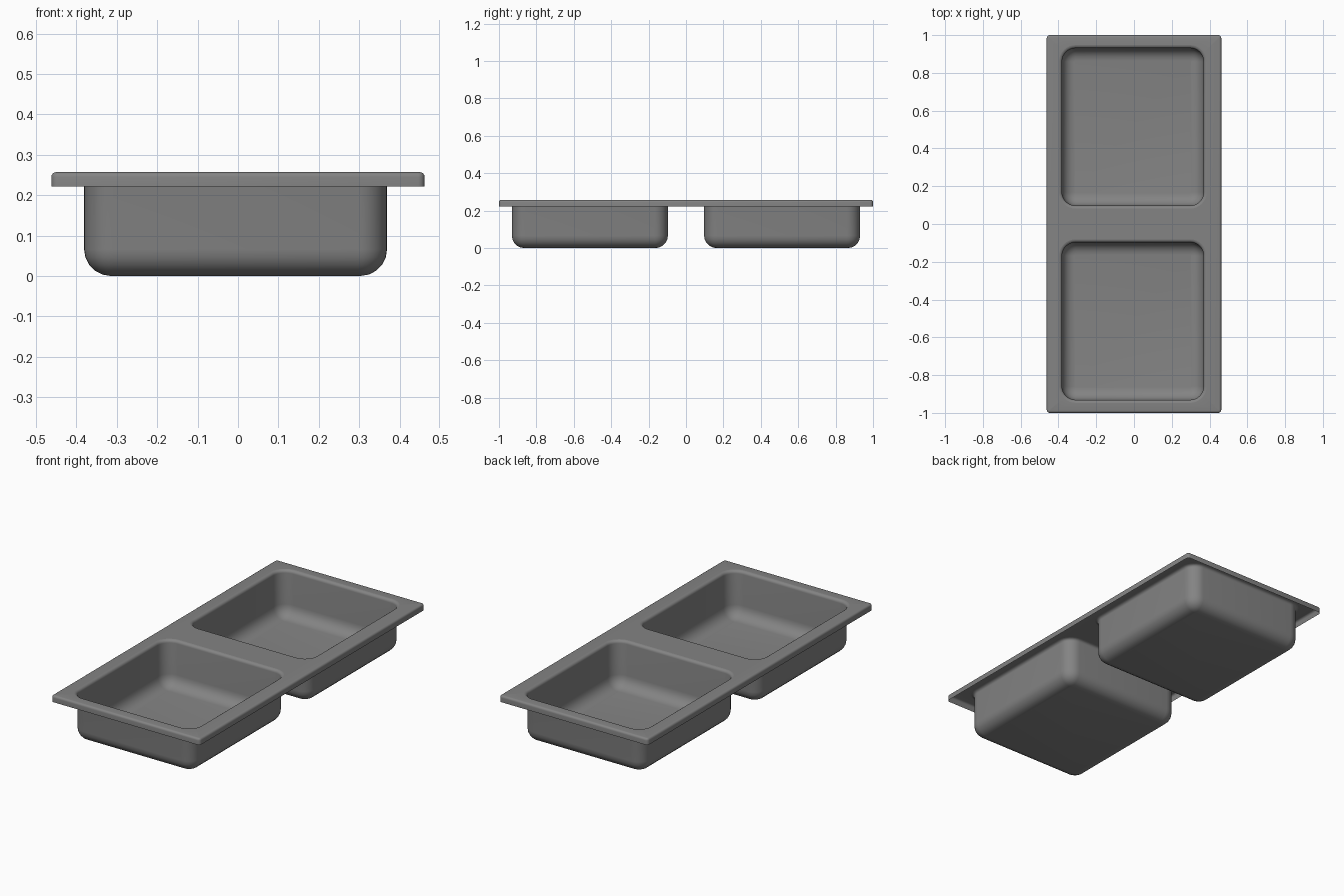
import bpy, bmesh, math
from mathutils import Vector

if "Cube" in bpy.data.objects:
    bpy.data.objects.remove(bpy.data.objects["Cube"])

TOP, LIP = 0.257, 0.221          # rim height, bottom of the folded lip
BOWL_X, BOWL_Y = -0.006, 0.514   # bowl centre
HX, HY, R = 0.375, 0.417, 0.072  # bowl half sizes and corner radius
FLOOR_R, ROLL_R = 0.066, 0.016   # floor fillet, rolled top edge

DARK = bpy.data.materials.new("dark_grey")
DARK.diffuse_color = (0.23, 0.23, 0.23, 1)
DARK.use_nodes = True
DARK.node_tree.nodes["Principled BSDF"].inputs["Base Color"].default_value = DARK.diffuse_color


def ring(bm, cx, cy, hx, hy, r, z, seg):
    """Rounded rectangle of vertices, counter-clockwise."""
    pts = []
    for k, (sx, sy) in enumerate([(1, 1), (-1, 1), (-1, -1), (1, -1)]):
        for i in range(seg + 1):
            a = math.pi / 2 * (k + i / seg)
            pts.append(bm.verts.new((cx + sx * (hx - r) + r * math.cos(a),
                                     cy + sy * (hy - r) + r * math.sin(a), z)))
    return pts


def bridge(bm, a, b):
    for i in range(len(a)):
        j = (i + 1) % len(a)
        bm.faces.new((a[i], a[j], b[j], b[i]))


def finish(bm, name):
    me = bpy.data.meshes.new(name)
    bm.to_mesh(me)
    bm.free()
    me.materials.append(DARK)
    ob = bpy.data.objects.new(name, me)
    bpy.context.collection.objects.link(ob)
    bpy.ops.object.select_all(action='DESELECT')
    ob.select_set(True)
    bpy.context.view_layer.objects.active = ob
    bpy.ops.object.shade_smooth_by_angle(angle=math.radians(35))


def bowl(name, cy):
    bm = bmesh.new()
    prof = []                                    # (outward offset, z)
    for i in range(6):                           # floor fillet
        a = math.pi / 2 * i / 5
        prof.append((-FLOOR_R * (1 - math.sin(a)), FLOOR_R * (1 - math.cos(a))))
    for i in range(5):                           # rolled top edge
        a = math.pi / 2 * i / 4
        prof.append((ROLL_R * (1 - math.cos(a)), TOP - ROLL_R * (1 - math.sin(a))))
    rings = [ring(bm, BOWL_X, cy, HX + o, HY + o, R + o, z, 8) for o, z in prof]
    bm.faces.new(rings[0])
    for a, b in zip(rings, rings[1:]):
        bridge(bm, b, a)                         # faces look into the bowl
    finish(bm, name)


# two bowls
bowl("back_bowl", BOWL_Y)
bowl("front_bowl", -BOWL_Y)

# rim: flat deck with two openings and a lip folded down around the outside
bm = bmesh.new()
skirt = [(0, LIP), (0, TOP - 0.012)]
for i in range(1, 5):
    a = math.pi / 2 * i / 4
    skirt.append((0.012 * (1 - math.cos(a)), TOP - 0.012 * (1 - math.sin(a))))
rings = [ring(bm, 0, 0, 0.462 - d, 1.0 - d, 0.016 - d, z, 3) for d, z in skirt]
for a, b in zip(rings, rings[1:]):
    bridge(bm, a, b)
loops = [rings[-1]]
for cy in (BOWL_Y, -BOWL_Y):
    loops.append(ring(bm, BOWL_X, cy, HX + ROLL_R, HY + ROLL_R, R + ROLL_R, TOP, 8))
edges = []
for lp in loops:
    for i in range(len(lp)):
        pair = (lp[i], lp[(i + 1) % len(lp)])
        edges.append(bm.edges.get(pair) or bm.edges.new(pair))
bmesh.ops.triangle_fill(bm, use_beauty=True, use_dissolve=False, edges=edges,
                        normal=Vector((0, 0, 1)))
bm.normal_update()
for f in bm.faces:
    if f.normal.z < -0.5:
        f.normal_flip()
finish(bm, "rim")
